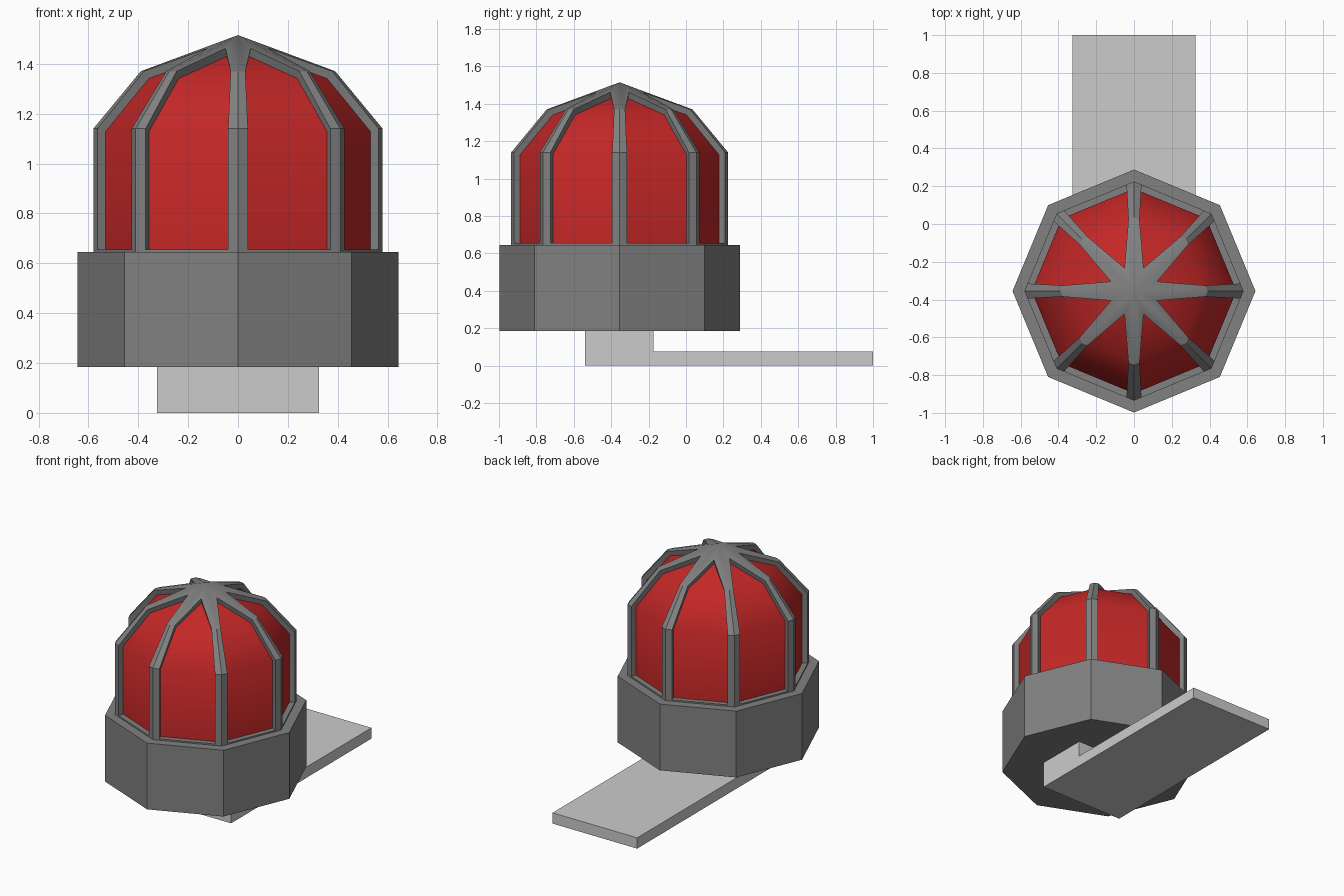
import bpy, bmesh, math
from mathutils import Vector

if "Cube" in bpy.data.objects:
    bpy.data.objects.remove(bpy.data.objects["Cube"])

CY = -0.355      # centre of the lamp in y
N = 8            # octagonal body
DEPTH = 0.035    # how far the red glass sits behind the ribs


def material(name, color):
    m = bpy.data.materials.new(name)
    m.diffuse_color = (*color, 1)
    m.use_nodes = True
    m.node_tree.nodes["Principled BSDF"].inputs["Base Color"].default_value = m.diffuse_color
    return m


def finish(bm, name, mat=None, smooth=None):
    bmesh.ops.remove_doubles(bm, verts=bm.verts, dist=1e-4)
    me = bpy.data.meshes.new(name)
    bm.to_mesh(me)
    bm.free()
    ob = bpy.data.objects.new(name, me)
    bpy.context.collection.objects.link(ob)
    if mat:
        me.materials.append(mat)
    if smooth:
        bpy.ops.object.select_all(action='DESELECT')
        ob.select_set(True)
        bpy.context.view_layer.objects.active = ob
        bpy.ops.object.shade_smooth_by_angle(angle=math.radians(smooth))
    return ob


def prism(profile, direction, name, mat=None):
    bm = bmesh.new()
    face = bm.faces.new([bm.verts.new(p) for p in profile])
    ext = bmesh.ops.extrude_face_region(bm, geom=[face])
    verts = [v for v in ext["geom"] if isinstance(v, bmesh.types.BMVert)]
    bmesh.ops.translate(bm, vec=direction, verts=verts)
    bmesh.ops.recalc_face_normals(bm, faces=bm.faces)
    return finish(bm, name, mat)


def corner(i, r, z):
    a = i * 2 * math.pi / N
    return Vector((r * math.cos(a), CY + r * math.sin(a), z))


dark = material("dark_metal", (0.22, 0.22, 0.22))
red = material("red_glass", (0.55, 0.02, 0.02))

# Mounting bracket: stepped side profile extruded across x
steps = [(-0.54, 0), (1, 0), (1, 0.075), (-0.175, 0.075), (-0.175, 0.185), (-0.54, 0.185)]
prism([(-0.325, y, z) for y, z in steps], (0.65, 0, 0), "mounting_bracket")

# Octagonal base
prism([corner(i, 0.643, 0.185) for i in range(N)], (0, 0, 0.46), "lamp_base", dark)

# Dome: ribbed cage with one recessed glass panel per side
levels = [(0.58, 0.645, 0.043), (0.58, 1.14, 0.043), (0.39, 1.37, 0.032)]  # radius, z, rib half width
apex = Vector((0, CY, 1.515))
inward = [(1, 0), (1, 0.333), (0.633, 0.823), (0.374, 0.927)]  # mitred recess direction per level
ring_level = [0, 0, 1, 2, 3, 2, 1]

cage, glass = bmesh.new(), bmesh.new()
for i in range(N):
    a = [corner(i, r, z) for r, z, w in levels]
    b = [corner(i + 1, r, z) for r, z, w in levels]
    pa, pb = [], []
    for (r, z, w), p, q in zip(levels, a, b):
        along = (q - p).normalized() * w
        pa.append(p + along)
        pb.append(q - along)
    pa[0].z = pb[0].z = 0.655
    mid = (a[2] + b[2]) / 2
    tip = apex.lerp(mid, 0.132 / (mid - apex).xy.length)
    out = corner(i + 0.5, 1, 0) - Vector((0, CY, 0))
    outer = [a[0], b[0], b[1], b[2], apex, a[2], a[1]]
    inner = [pa[0], pb[0], pb[1], pb[2], tip, pa[2], pa[1]]
    back = []
    for p, lv in zip(inner, ring_level):
        h, v = inward[lv]
        back.append(p - (out * h + Vector((0, 0, v))) * DEPTH)
    rings = [[cage.verts.new(p) for p in ring] for ring in (outer, inner, back)]
    for r0, r1 in zip(rings, rings[1:]):
        for k in range(7):
            n = (k + 1) % 7
            cage.faces.new((r0[k], r0[n], r1[n], r1[k]))
    g = [glass.verts.new(p) for p in back]
    for f in ((0, 1, 2, 6), (6, 2, 3, 5), (5, 3, 4)):
        glass.faces.new([g[k] for k in f])

finish(cage, "dome_ribs", dark, 30)
finish(glass, "dome_glass", red, 40)
